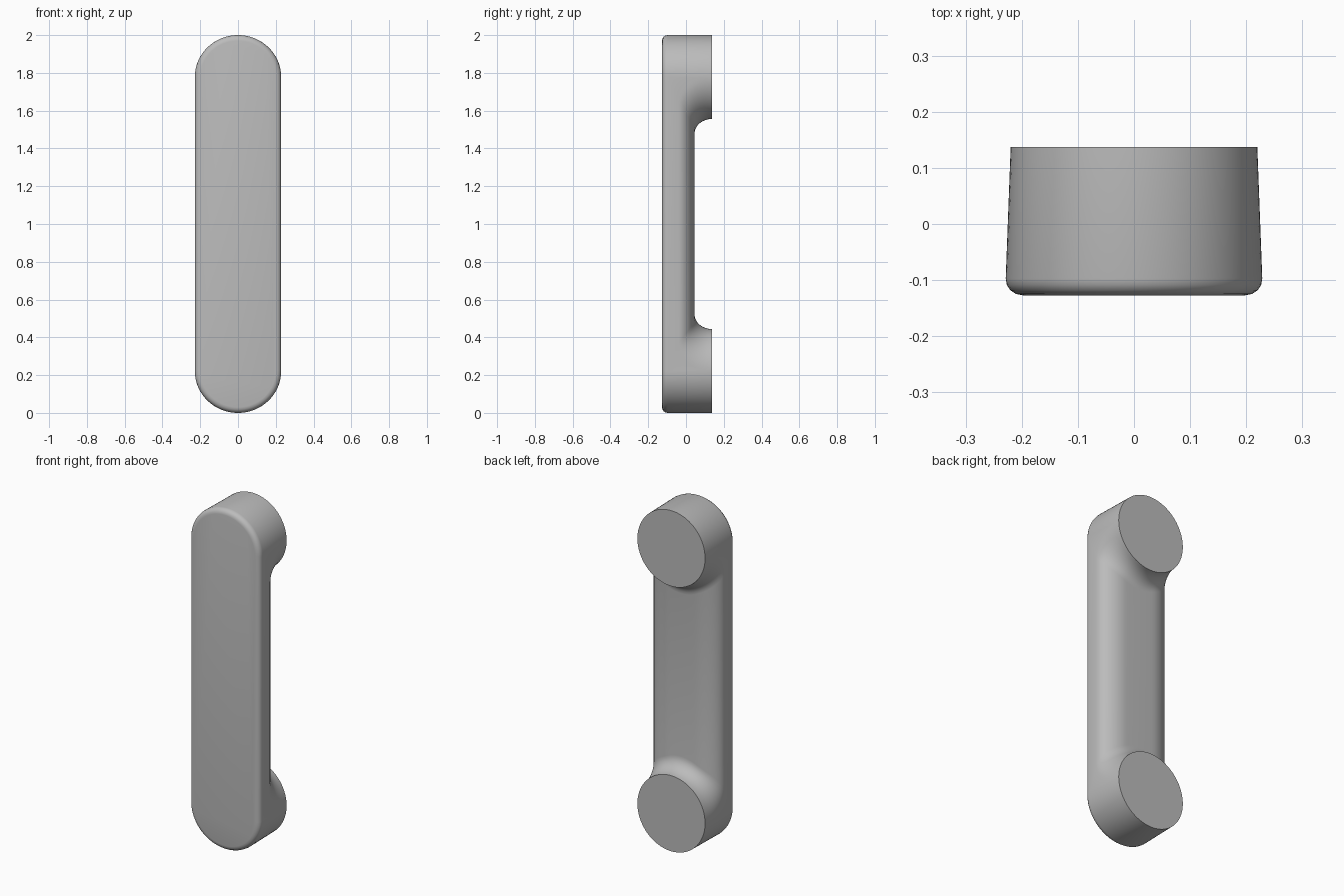
import bpy, bmesh, math

cube = bpy.data.objects.get("Cube")
if cube:
    bpy.data.objects.remove(cube)

R = 0.222            # radius of the end posts
FRONT, BAR, BACK = -0.127, 0.045, 0.137
SLICES, STEPS = 40, 8

metal = bpy.data.materials.new("grey metal")
metal.use_nodes = True
grey = (0.5, 0.5, 0.5, 1)
metal.diffuse_color = grey
metal.node_tree.nodes["Principled BSDF"].inputs["Base Color"].default_value = grey


def bar_back(x):
    """Rounded rear profile of the grip."""
    t = max(0, (abs(x) - 0.09) / (R - 0.09))
    return BAR - 0.085 * (1 - math.sqrt(max(0, 1 - t * t)))


def slice_points(x, h):
    """Side outline of the handle at x, with half chord h of the post."""
    yb = bar_back(x)
    drop = BACK - yb
    half = [(R - h, FRONT), (R - h, BACK)]
    for k in range(STEPS + 1):
        a = math.pi / 2 * k / STEPS
        half.append((R + h + 0.85 * drop * (1 - math.cos(a)),
                     yb + drop * (1 - math.sin(a))))
    return half + [(2 - z, y) for z, y in reversed(half)]


# Loft the handle through slices running across its width
bm = bmesh.new()
rings = []
for i in range(SLICES + 1):
    a = math.pi * i / SLICES
    x, h = -R * math.cos(a), R * math.sin(a)
    rings.append([bm.verts.new((x, y, z)) for z, y in slice_points(x, h)])
for a, b in zip(rings, rings[1:]):
    for j in range(len(a)):
        k = (j + 1) % len(a)
        bm.faces.new((a[j], a[k], b[k], b[j]))
bm.faces.new(rings[0])
bm.faces.new(rings[-1][::-1])
bmesh.ops.remove_doubles(bm, verts=bm.verts, dist=1e-5)
bmesh.ops.recalc_face_normals(bm, faces=bm.faces)

# Flat front plate and flat mounting pads
for level in (FRONT, BACK):
    flat = [f for f in bm.faces if all(abs(v.co.y - level) < 1e-5 for v in f.verts)]
    bmesh.ops.dissolve_faces(bm, faces=flat)

# Rounded rim around the front
rim = [e for e in bm.edges if all(abs(v.co.y - FRONT) < 1e-5 for v in e.verts)]
bmesh.ops.bevel(bm, geom=rim, offset=0.03, segments=4, profile=0.5,
                affect='EDGES', clamp_overlap=True)

# Slight taper toward the back
for v in bm.verts:
    v.co.x *= 0.99 + 0.17 * (BACK - v.co.y)
bmesh.ops.recalc_face_normals(bm, faces=bm.faces)

mesh = bpy.data.meshes.new("pull_handle")
bm.to_mesh(mesh)
bm.free()
mesh.materials.append(metal)
handle = bpy.data.objects.new("pull_handle", mesh)
bpy.context.collection.objects.link(handle)
bpy.ops.object.select_all(action='DESELECT')
handle.select_set(True)
bpy.context.view_layer.objects.active = handle
bpy.ops.object.shade_smooth_by_angle(angle=math.radians(35))
